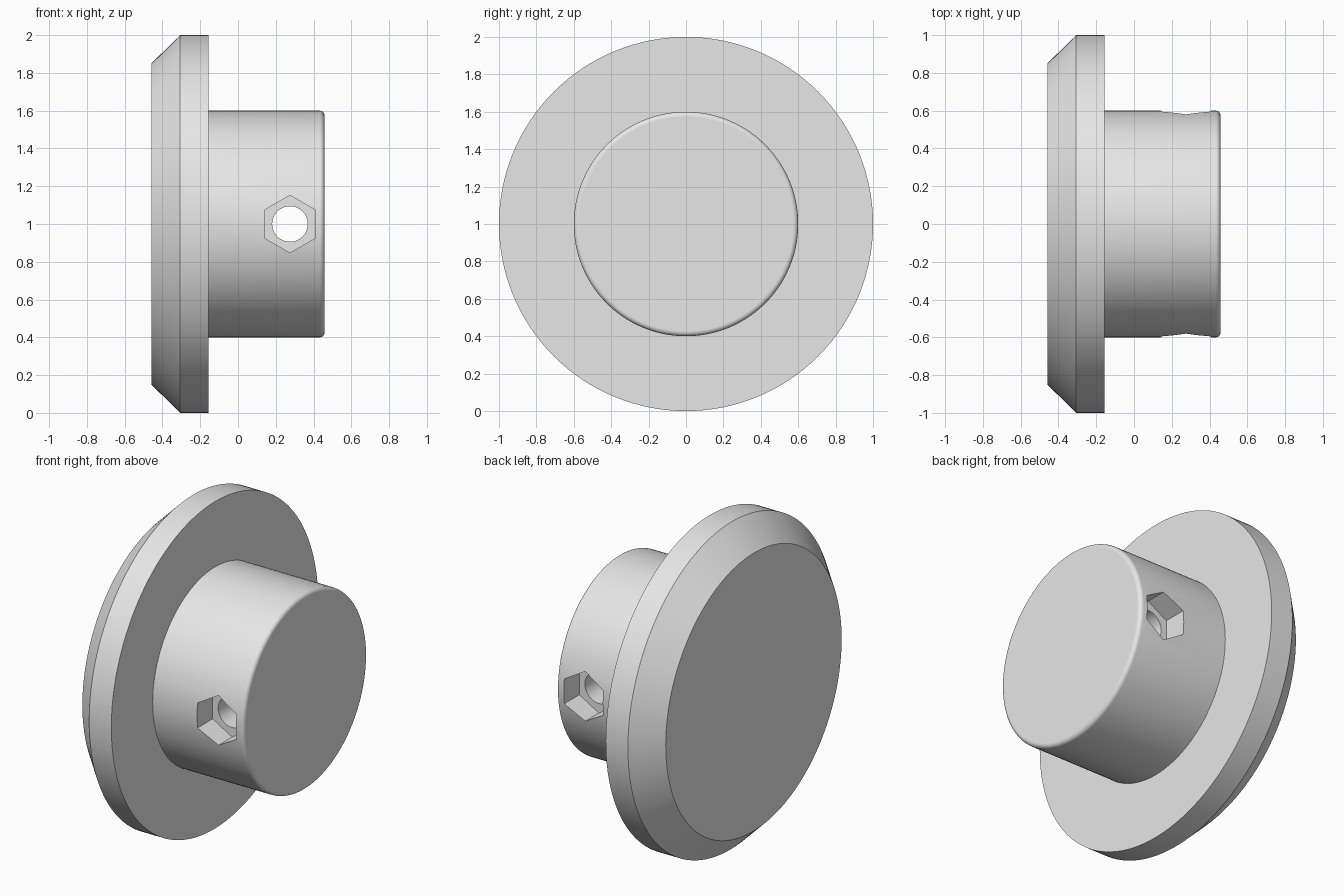
import bpy, bmesh
from math import pi, sin, cos, radians
from mathutils import Matrix

default = bpy.data.objects.get("Cube")
if default:
    bpy.data.objects.remove(default, do_unlink=True)

AXIS_Z = 1.0        # height of the turning axis
END = 0.458         # half length along x
HUB_R = 0.6
FILLET = 0.025
SCREW_X = 0.275     # position of the cross bore
POCKET_FLOOR = 0.45

grey = bpy.data.materials.new("light_grey")
grey.use_nodes = True
grey.diffuse_color = (0.8, 0.8, 0.8, 1)
grey.node_tree.nodes["Principled BSDF"].inputs["Base Color"].default_value = (0.8, 0.8, 0.8, 1)


def add_object(name, bm):
    bmesh.ops.recalc_face_normals(bm, faces=bm.faces)
    mesh = bpy.data.meshes.new(name)
    bm.to_mesh(mesh)
    bm.free()
    mesh.materials.append(grey)
    obj = bpy.data.objects.new(name, mesh)
    bpy.context.collection.objects.link(obj)
    return obj


def lathe(name, profile, segments):
    """Turn (x, radius) points round the x axis and cap both ends."""
    bm = bmesh.new()
    rings = []
    for x, r in profile:
        rings.append([bm.verts.new((x, r * sin(2 * pi * i / segments),
                                    AXIS_Z + r * cos(2 * pi * i / segments)))
                      for i in range(segments)])
    for a, b in zip(rings, rings[1:]):
        for i in range(segments):
            j = (i + 1) % segments
            bm.faces.new((a[i], a[j], b[j], b[i]))
    bm.faces.new(rings[0])
    bm.faces.new(rings[-1])
    return add_object(name, bm)


def cross_cutter(name, radius, sides, y0, y1):
    """Prism along y, with a corner pointing up."""
    bm = bmesh.new()
    place = (Matrix.Translation((SCREW_X, (y0 + y1) / 2, AXIS_Z))
             @ Matrix.Rotation(pi / 2, 4, 'X') @ Matrix.Rotation(pi / 2, 4, 'Z'))
    bmesh.ops.create_cone(bm, cap_ends=True, segments=sides, radius1=radius,
                          radius2=radius, depth=abs(y1 - y0), matrix=place)
    # Make sure a corner, not a flat, is at the top
    top = max(v.co.z for v in bm.verts) - AXIS_Z
    if top < radius * 0.99:
        bmesh.ops.rotate(bm, verts=bm.verts, cent=(SCREW_X, 0, AXIS_Z),
                         matrix=Matrix.Rotation(pi / sides, 3, 'Y'))
    obj = add_object(name, bm)
    obj.hide_render = True
    return obj


# Flange with chamfered back, and hub with rounded end
profile = [(-END, 0.85), (-0.307, 1.0), (-0.157, 1.0), (-0.157, HUB_R)]
steps = 8
for k in range(steps + 1):
    a = pi / 2 * k / steps
    profile.append((END - FILLET + FILLET * sin(a), HUB_R - FILLET + FILLET * cos(a)))
hub = lathe("flanged_hub", profile, 128)

# Cross bore and a hexagonal nut pocket on each side
cutters = [cross_cutter("bore_cutter", 0.094, 64, -0.8, 0.8)]
for side, s in (("front", -1), ("back", 1)):
    cutters.append(cross_cutter(side + "_pocket_cutter", 0.152, 6, s * POCKET_FLOOR, s * 0.8))

bpy.ops.object.select_all(action='DESELECT')
hub.select_set(True)
bpy.context.view_layer.objects.active = hub
for cutter in cutters:
    mod = hub.modifiers.new("cut", 'BOOLEAN')
    mod.operation = 'DIFFERENCE'
    mod.solver = 'EXACT'
    mod.object = cutter
    bpy.ops.object.modifier_apply(modifier=mod.name)
    bpy.data.objects.remove(cutter, do_unlink=True)

# Smooth turned surfaces, crisp corners and flat end faces
bpy.ops.object.shade_smooth_by_angle(angle=radians(30))
verts = hub.data.vertices
for edge in hub.data.edges:
    if all(abs(verts[i].co.x) > END - 1e-4 for i in edge.vertices):
        edge.use_edge_sharp = True
